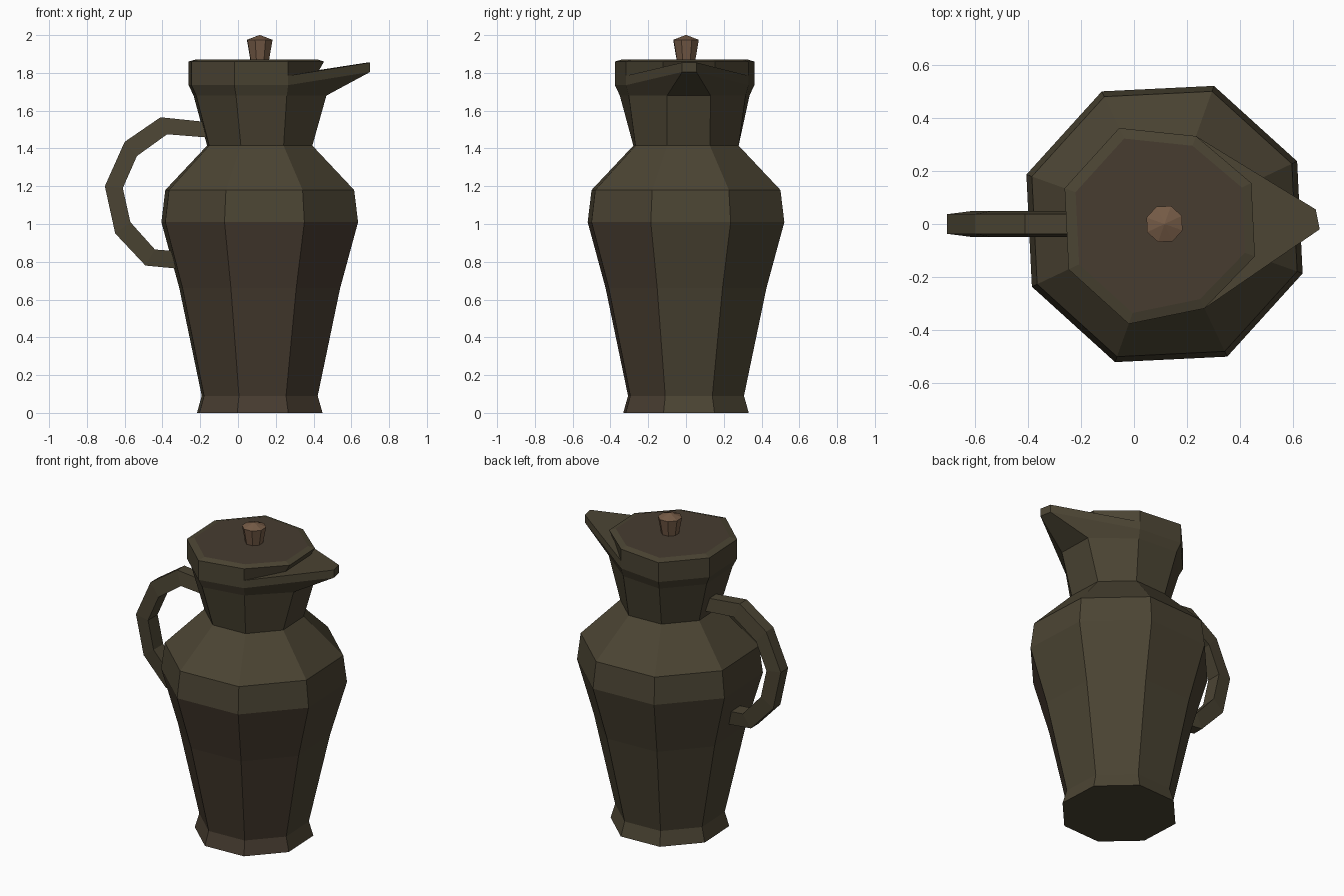
import bpy, math

if "Cube" in bpy.data.objects:
    bpy.data.objects.remove(bpy.data.objects["Cube"])

CX = 0.115                                        # axis of the jug body
ANG = [math.radians(25.3 + 45 * k) for k in range(8)]


def material(name, hexcol):
    def lin(c):
        c /= 255
        return c / 12.92 if c <= 0.04045 else ((c + 0.055) / 1.055) ** 2.4
    m = bpy.data.materials.new(name)
    m.diffuse_color = [lin(int(hexcol[i:i + 2], 16)) for i in (0, 2, 4)] + [1]
    m.use_nodes = True
    m.node_tree.nodes["Principled BSDF"].inputs["Base Color"].default_value = m.diffuse_color
    return m


OLIVE = material("dark olive bronze", "4b4433")
BROWN = material("dark brown bronze", "473c30")
WOOD = material("knob brown", "755b46")


def ring(r, z, front=None):
    """Octagon ring; front optionally replaces the two vertices facing +x."""
    pts = [(CX + r * math.cos(a), r * math.sin(a), z) for a in ANG]
    if front:
        pts[0], pts[7] = front
    return pts


def loft(name, rings, mats, closed=True):
    n = len(rings[0])
    faces = [(i * n + j, i * n + (j + 1) % n, (i + 1) * n + (j + 1) % n, (i + 1) * n + j)
             for i in range(len(rings) - 1) for j in range(n)]
    if closed:
        faces += [tuple(reversed(range(n))), tuple(range((len(rings) - 1) * n, len(rings) * n))]
    me = bpy.data.meshes.new(name)
    me.from_pydata([p for r in rings for p in r], [], faces)
    for m in mats:
        me.materials.append(m)
    ob = bpy.data.objects.new(name, me)
    bpy.context.collection.objects.link(ob)
    return ob


def pull(pts, r):
    """Tuck the two side vertices next to the spout slightly inwards."""
    for i in (1, 6):
        a = ANG[i]
        pts[i] = (CX + r * math.cos(a), r * math.sin(a), pts[i][2])
    return pts


# jug body: foot, belly, shoulder, neck and pulled-out spout
rings = [ring(r, z) for r, z in
         [(.353, 0), (.326, .09), (.452, .66), (.553, 1.01), (.531, 1.18), (.296, 1.415)]]
rings.append(pull(ring(.372, 1.68, [(.462, .13, 1.68), (.468, -.10, 1.68)]), .335))
rings.append(pull(ring(.400, 1.735, [(.685, .055, 1.805), (.70, -.02, 1.805)]), .352))
rings.append(pull(ring(.400, 1.785, [(.685, .055, 1.855), (.70, -.02, 1.855)]), .352))
# the rim is closed by two parts: a flat deck under the lid and the spout top
body = loft("jug_body", rings[:], [OLIVE, BROWN], closed=False)
me = body.data
verts = [tuple(v.co) for v in me.vertices]
faces = [tuple(p.vertices) for p in me.polygons]
t = len(verts) - 8
faces += [tuple(reversed(range(8))), (t + 1, t + 2, t + 3, t + 4, t + 5, t + 6),
          (t, t + 1, t + 6, t + 7)]
me.clear_geometry()
me.from_pydata(verts, [], faces)
for p in me.polygons:                             # browner tone on lower front
    if p.normal.y < -0.5 and p.center.z < 1.0:
        p.material_index = 1

# lid
def lid_ring(s, z):
    pts = pull(ring(.40 * s, z), .352 * s)
    for i in (0, 7):
        a, r = ANG[i], .362 * s
        pts[i] = (CX + r * math.cos(a), r * math.sin(a), z)
    return pts


low = lid_ring(1, 1.785)
for i in (0, 7):
    low[i] = (low[i][0] - .035, low[i][1], 1.80)
lid = loft("lid", [low, lid_ring(1, 1.86), lid_ring(.89, 1.872)], [OLIVE, BROWN])
for p in lid.data.polygons:
    if p.normal.z > .98:
        p.material_index = 1

# knob
loft("lid_knob", [ring(.052, 1.865), ring(.072, 1.975), ring(.003, 2.0)], [WOOD])

# handle: trapezoid section, narrow on the outside
outer = [(-.10, 1.533), (-.41, 1.565), (-.60, 1.435), (-.705, 1.20),
         (-.65, .95), (-.49, .78), (-.25, .757)]
inner = [(-.10, 1.453), (-.375, 1.475), (-.535, 1.36), (-.61, 1.19),
         (-.57, 1.01), (-.44, .865), (-.25, .85)]
loft("handle", [[(o[0], -.037, o[1]), (o[0], .037, o[1]),
                 (i[0], .049, i[1]), (i[0], -.049, i[1])]
                for o, i in zip(outer, inner)], [OLIVE])

# consistent outward normals
import bmesh
for ob in bpy.context.collection.objects:
    bm = bmesh.new()
    bm.from_mesh(ob.data)
    bmesh.ops.recalc_face_normals(bm, faces=bm.faces)
    bm.to_mesh(ob.data)
    bm.free()
